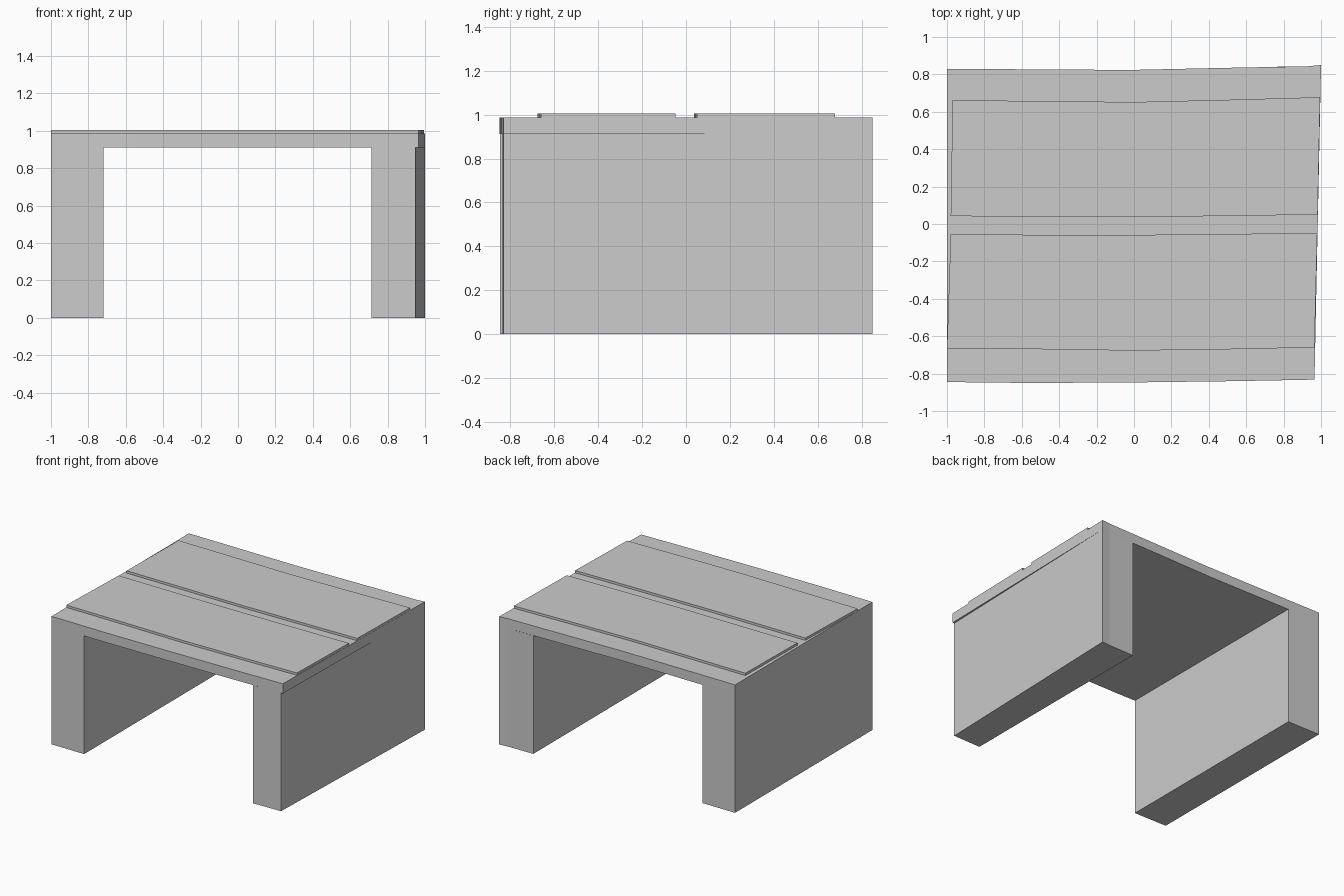
import bpy, bmesh

if "Cube" in bpy.data.objects:
    bpy.data.objects.remove(bpy.data.objects["Cube"])

WALL_TOP, DECK_TOP, PAD_TOP = 0.912, 0.987, 1.005


def slab(name, outline, z0, z1, bottom=True, top=True):
    """Extrude a plan outline (counter-clockwise) between two heights."""
    bm = bmesh.new()
    lo = [bm.verts.new((x, y, z0)) for x, y in outline]
    hi = [bm.verts.new((x, y, z1)) for x, y in outline]
    n = len(outline)
    for i in range(n):
        j = (i + 1) % n
        bm.faces.new((lo[i], lo[j], hi[j], hi[i]))
    if bottom:
        bm.faces.new(lo[::-1])
    if top:
        bm.faces.new(hi)
    mesh = bpy.data.meshes.new(name)
    bm.to_mesh(mesh)
    bm.free()
    obj = bpy.data.objects.new(name, mesh)
    bpy.context.collection.objects.link(obj)
    return obj


# Deck: slightly irregular slab, right edge skewed
deck_front = [(-1, -0.845), (-0.55, -0.85), (0, -0.847), (0.55, -0.84), (0.965, -0.832)]
deck_back = [(1, 0.85), (0.93, 0.843), (0.5, 0.835), (0, 0.824), (-0.3, 0.825), (-1, 0.83)]
slab("deck", deck_front + deck_back, WALL_TOP, DECK_TOP)

# Side walls carrying the deck; the right one tapers towards the front
slab("left_wall", [(-1, -0.845), (-0.72, -0.848), (-0.72, 0.828), (-1, 0.83)],
     0, WALL_TOP, top=False)
slab("right_wall", [(0.715, -0.837), (0.95, -0.832), (1, 0.85), (0.93, 0.843), (0.715, 0.84)],
     0, WALL_TOP, top=False)

# Two raised surface strips with a gap between them
slab("front_strip",
     [(-1, -0.665), (-0.6, -0.668), (0, -0.677), (0.5, -0.67), (0.965, -0.66),
      (0.98, -0.048), (0.3, -0.056), (-0.2, -0.06), (-0.98, -0.055)],
     DECK_TOP, PAD_TOP, bottom=False)
slab("back_strip",
     [(-0.98, 0.042), (0, 0.037), (0.5, 0.043), (0.982, 0.05),
      (0.995, 0.678), (0.5, 0.664), (0, 0.652), (-0.97, 0.662)],
     DECK_TOP, PAD_TOP, bottom=False)
